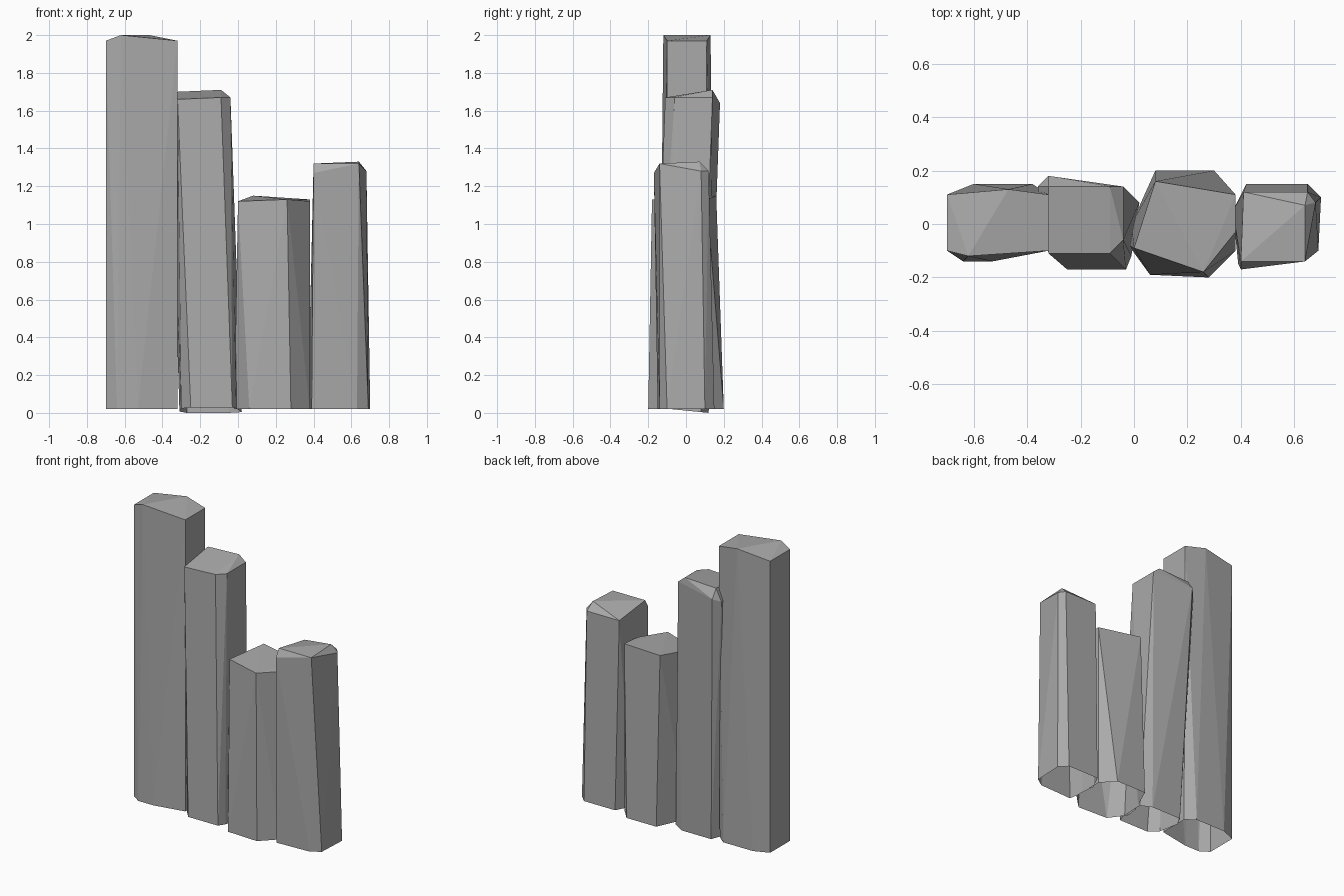
import bpy
import bmesh
from mathutils import Vector

# Remove the default object if the scene has it
default_cube = bpy.data.objects.get("Cube")
if default_cube is not None:
    bpy.data.objects.remove(default_cube, do_unlink=True)


def make_material(name, colour):
    material = bpy.data.materials.new(name)
    material.use_nodes = True
    material.diffuse_color = colour
    shader = material.node_tree.nodes["Principled BSDF"]
    shader.inputs["Base Color"].default_value = colour
    shader.inputs["Roughness"].default_value = 0.9
    return material


stone = make_material("grey stone", (0.4, 0.4, 0.4, 1))


def stone_column(name, foot, crown, foot_height=lambda y: 0.02):
    """Wrap flat facets around a foot outline and a chipped crown, open below."""
    bm = bmesh.new()
    foot_verts = [bm.verts.new((x, y, foot_height(y))) for x, y in foot]
    crown_verts = [bm.verts.new(Vector(point)) for point in crown]
    bmesh.ops.convex_hull(bm, input=foot_verts + crown_verts)

    # Leave the underside open so that the column is a hollow shell
    lowest = set(foot_verts)
    underside = [face for face in bm.faces if lowest.issuperset(face.verts)]
    bmesh.ops.delete(bm, geom=underside, context="FACES")
    loose = [vert for vert in bm.verts if not vert.link_faces]
    bmesh.ops.delete(bm, geom=loose, context="VERTS")
    bmesh.ops.recalc_face_normals(bm, faces=bm.faces)

    # The shell must face outwards, away from its middle axis
    middle = sum((vert.co for vert in bm.verts), Vector()) / len(bm.verts)
    for face in bm.faces:
        if face.normal.dot(face.calc_center_median() - middle) < 0:
            face.normal_flip()

    mesh = bpy.data.meshes.new(name)
    bm.to_mesh(mesh)
    bm.free()
    mesh.materials.append(stone)
    column = bpy.data.objects.new(name, mesh)
    bpy.context.collection.objects.link(column)
    return column


# Tallest column, at the right end
stone_column(
    "tallest_column",
    foot=[(-.7, -.1), (-.64, -.14), (-.53, -.14), (-.32, -.1),
          (-.32, .1), (-.38, .15), (-.6, .15), (-.7, .11)],
    crown=[(-.7, -.1, 1.97), (-.62, -.12, 2), (-.32, -.1, 1.97),
           (-.32, .11, 1.97), (-.47, .13, 2), (-.7, .11, 1.97)],
)

# Second column, leaning, with a foot that dips towards the back
stone_column(
    "leaning_column",
    foot=[(-.3, -.11), (-.25, -.17), (-.03, -.17), (-.01, -.12),
          (.02, .08), (-.05, .12), (-.27, .12), (-.31, .05)],
    crown=[(-.32, -.11, 1.66), (-.09, -.11, 1.67), (-.04, -.06, 1.67),
           (-.04, .14, 1.67), (-.09, .14, 1.71), (-.32, .14, 1.7),
           (-.32, .18, 1.64), (-.36, .14, 1.62)],
    foot_height=lambda y: 0.012 - 0.1 * y,
)

# Shortest and widest column
stone_column(
    "shortest_column",
    foot=[(-.02, -.08), (.06, -.19), (.28, -.2), (.38, -.1),
          (.38, .11), (.3, .2), (.08, .2), (-.01, 0)],
    crown=[(0, -.09, 1.12), (.26, -.18, 1.13), (.38, -.03, 1.12),
           (.38, .11, 1.13), (.08, .16, 1.15)],
)

# Column at the left end, with a chipped crown
stone_column(
    "end_column",
    foot=[(.39, -.15), (.63, -.14), (.69, -.1), (.7, .1),
          (.65, .15), (.42, .15), (.37, .05)],
    crown=[(.4, -.17, 1.27), (.4, -.14, 1.32), (.64, -.14, 1.32),
           (.64, .07, 1.33), (.68, .08, 1.28), (.65, .12, 1.28),
           (.41, .12, 1.28)],
)
